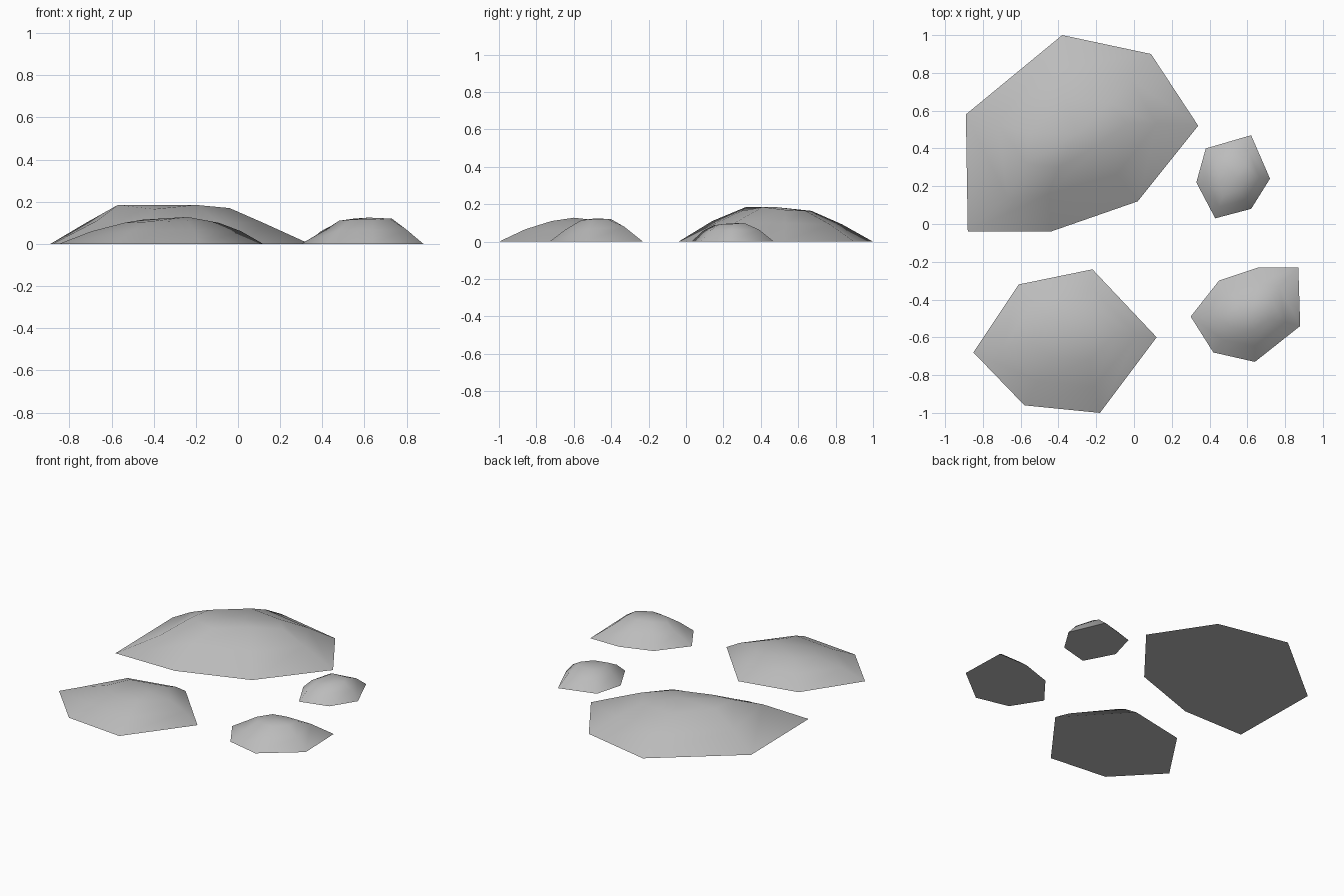
import bpy
import bmesh
import math
from mathutils import Vector

default = bpy.data.objects.get("Cube")
if default:
    bpy.data.objects.remove(default)

# One plain stone colour
stone = bpy.data.materials.new("stone_grey")
stone.use_nodes = True
stone.diffuse_color = (0.5, 0.5, 0.5, 1)
stone.node_tree.nodes["Principled BSDF"].inputs["Base Color"].default_value = (0.5, 0.5, 0.5, 1)


def build_rock(name, outline, crown, peak, reach=0.5, rise=0.56, ridges=None):
    """Flat-bottomed mound: ground outline, shoulder ring, crown ring and a peak.

    The shoulder lies between outline and crown; ridges overrides single points.
    """
    ridges = ridges or {}
    bm = bmesh.new()
    base = [Vector((x, y, 0)) for x, y in outline]
    top = [Vector(p) for p in crown]
    shoulder = []
    for i, (low, high) in enumerate(zip(base, top)):
        point = low.lerp(high, reach)
        point.z = high.z * rise
        shoulder.append(Vector(ridges.get(i, point)))

    rings = [[bm.verts.new(p) for p in ring] for ring in (base, shoulder, top)]
    tip = bm.verts.new(peak)
    count = len(base)
    for i in range(count):
        j = (i + 1) % count
        for low, high in zip(rings, rings[1:]):
            bm.faces.new((low[i], low[j], high[j], high[i]))
        bm.faces.new((rings[-1][i], rings[-1][j], tip))
    bm.faces.new(rings[0][::-1])
    bmesh.ops.recalc_face_normals(bm, faces=bm.faces)

    mesh = bpy.data.meshes.new(name)
    bm.to_mesh(mesh)
    bm.free()
    mesh.materials.append(stone)
    rock = bpy.data.objects.new(name, mesh)
    bpy.context.collection.objects.link(rock)

    # Smooth sides with a crisp edge around the flat underside
    mesh.shade_smooth()
    for face in mesh.polygons:
        if face.normal.z < -0.9:
            face.use_smooth = False
    return rock


# Large rock at the back, with a sharp ridge at its front corner
build_rock(
    "large_rock",
    [(-.88, -.04), (-.44, -.04), (.02, .12), (.34, .52), (.09, .9), (-.38, 1), (-.89, .58)],
    [(-.57, .32, .185), (-.4, .3, .165), (-.2, .41, .185), (-.04, .53, .17),
     (-.13, .64, .165), (-.37, .67, .165), (-.55, .48, .18)],
    (-.3, .48, .185),
    ridges={0: (-.67, .14, .11), 1: (-.45, .16, .1), 3: (.12, .53, .1)},
)

# Broad low rock at the front
build_rock(
    "broad_rock",
    [(-.85, -.68), (-.58, -.96), (-.18, -1), (.12, -.6), (-.22, -.24), (-.61, -.32)],
    [(-.54, -.63, .1), (-.43, -.71, .105), (-.24, -.72, .11), (-.09, -.58, .1),
     (-.22, -.44, .11), (-.45, -.5, .115)],
    (-.24, -.6, .128),
    rise=0.6,
)

# Knobbly rock at the front left, with a ridge at its back corner
build_rock(
    "knobbly_rock",
    [(.3, -.49), (.42, -.68), (.64, -.73), (.88, -.54), (.87, -.23), (.66, -.23), (.45, -.3)],
    [(.48, -.49, .11), (.53, -.55, .115), (.64, -.56, .115), (.72, -.5, .12),
     (.73, -.42, .12), (.64, -.4, .12), (.55, -.42, .12)],
    (.62, -.48, .125),
    ridges={0: (.41, -.48, .065), 4: (.77, -.33, .08)},
)

# Small rock at the back left
build_rock(
    "small_rock",
    [(.33, .22), (.43, .03), (.62, .08), (.72, .24), (.62, .47), (.38, .4)],
    [(.45, .23, .09), (.47, .15, .088), (.56, .18, .092), (.61, .25, .095),
     (.59, .31, .1), (.48, .31, .095)],
    (.54, .25, .1),
    rise=0.65,
)
